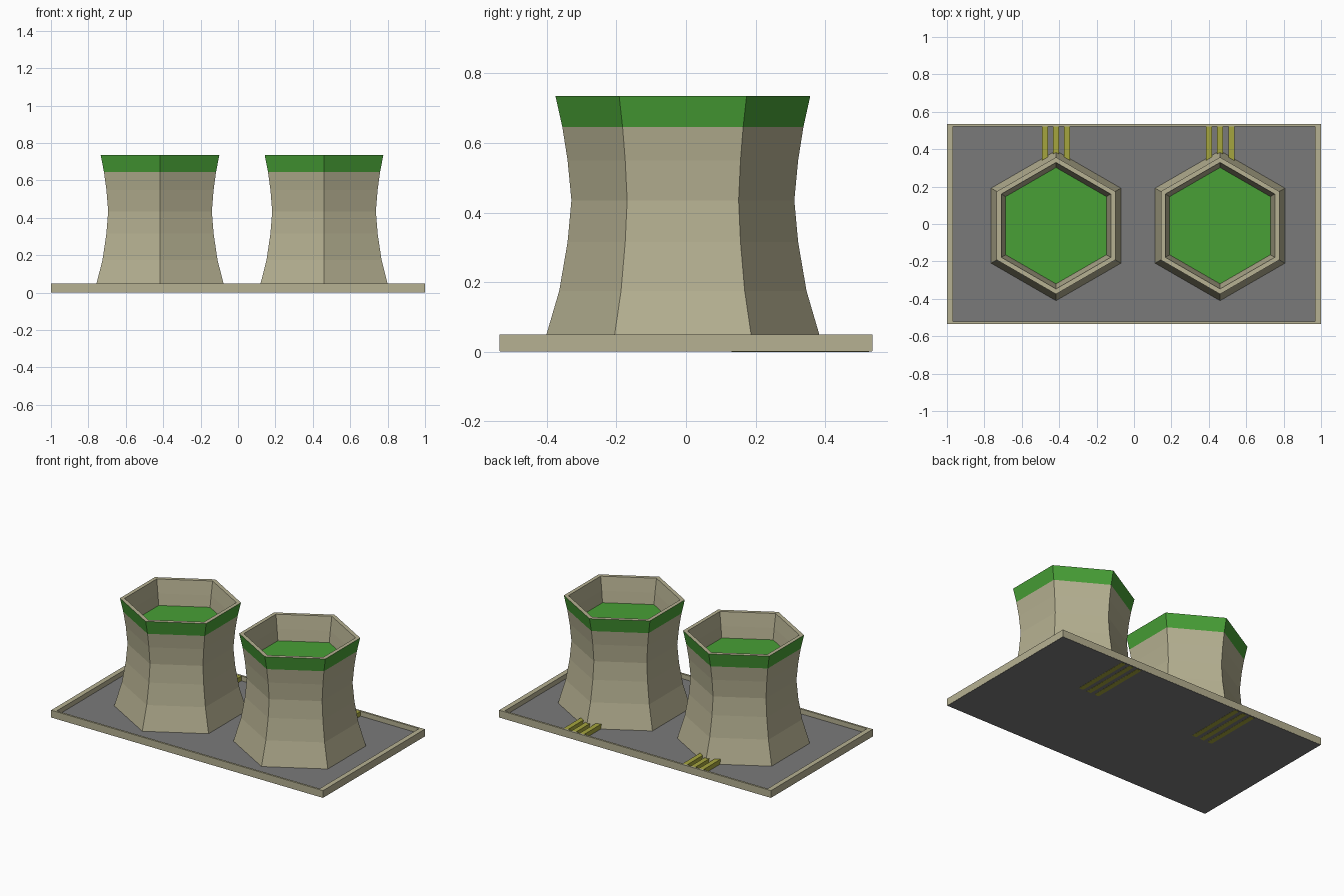
import bpy, bmesh
from math import cos, sin, pi

if "Cube" in bpy.data.objects:
    bpy.data.objects.remove(bpy.data.objects["Cube"])


def material(name, rgb):
    # display colour 0-255 converted to linear
    m = bpy.data.materials.new(name)
    m.diffuse_color = [((c / 255 + 0.055) / 1.055) ** 2.4 for c in rgb] + [1]
    m.use_nodes = True
    m.node_tree.nodes["Principled BSDF"].inputs["Base Color"].default_value = m.diffuse_color
    return m


CONCRETE = material("concrete", (182, 177, 146))
GREEN = material("green", (72, 160, 54))
ASPHALT = material("asphalt", (122, 122, 122))
YELLOW = material("yellow", (165, 165, 62))


def finish(name, bm, mats):
    me = bpy.data.meshes.new(name)
    bm.normal_update()
    bm.to_mesh(me)
    bm.free()
    for m in mats:
        me.materials.append(m)
    ob = bpy.data.objects.new(name, me)
    bpy.context.collection.objects.link(ob)
    return ob


def box(name, x, y, z, mat):
    bm = bmesh.new()
    bmesh.ops.create_cube(bm, size=1)
    for v in bm.verts:
        v.co = [lo + (c + 0.5) * (hi - lo) for c, (lo, hi) in zip(v.co, (x, y, z))]
    return finish(name, bm, [mat])


def rim(name, ox, oy, ix, iy, z0, z1, mat):
    # rectangular frame: four-cornered loops bridged into a closed ring
    bm = bmesh.new()
    loops = [[bm.verts.new((sx * x, sy * y, z))
              for sx, sy in ((-1, -1), (1, -1), (1, 1), (-1, 1))]
             for x, y, z in ((ox, oy, z0), (ox, oy, z1), (ix, iy, z1), (ix, iy, z0))]
    for k in range(4):
        a, b = loops[k], loops[(k + 1) % 4]
        for i in range(4):
            j = (i + 1) % 4
            bm.faces.new((a[i], a[j], b[j], b[i]))
    return finish(name, bm, [mat])


# Tower profile from the ground up, over the lip and down the inside: radius, z
PROFILE = [(0.401, 0.018), (0.355, 0.175), (0.331, 0.315), (0.320, 0.435),
           (0.331, 0.55), (0.346, 0.645), (0.366, 0.735),
           (0.338, 0.735), (0.322, 0.645), (0.311, 0.57)]
BAND = 5  # profile segment painted green


def tower(name, cx, cy):
    bm = bmesh.new()
    rings = [[bm.verts.new((cx + r * cos(pi / 6 + i * pi / 3),
                            cy + r * sin(pi / 6 + i * pi / 3), z)) for i in range(6)]
             for r, z in PROFILE]
    for k in range(len(rings) - 1):
        a, b = rings[k], rings[k + 1]
        for i in range(6):
            j = (i + 1) % 6
            f = bm.faces.new((a[i], a[j], b[j], b[i]))
            f.material_index = 1 if k == BAND else 0
    bm.faces.new(rings[-1]).material_index = 1  # green pool inside
    return finish(name, bm, [CONCRETE, GREEN])


# Ground slab and raised kerb
box("ground_slab", (-0.999, 0.999), (-0.534, 0.534), (0.001, 0.018), ASPHALT)
rim("kerb", 1.0, 0.535, 0.967, 0.522, 0.002, 0.05, CONCRETE)

# Two cooling towers, each with three pipes running to the back
for side, cx in (("left", -0.417), ("right", 0.46)):
    tower(side + "_cooling_tower", cx, -0.009)
    for n in (-1, 0, 1):
        px = cx + n * 0.06
        box(f"{side}_pipe_{n + 2}", (px - 0.016, px + 0.016), (0.13, 0.525),
            (0.0, 0.049), YELLOW)
